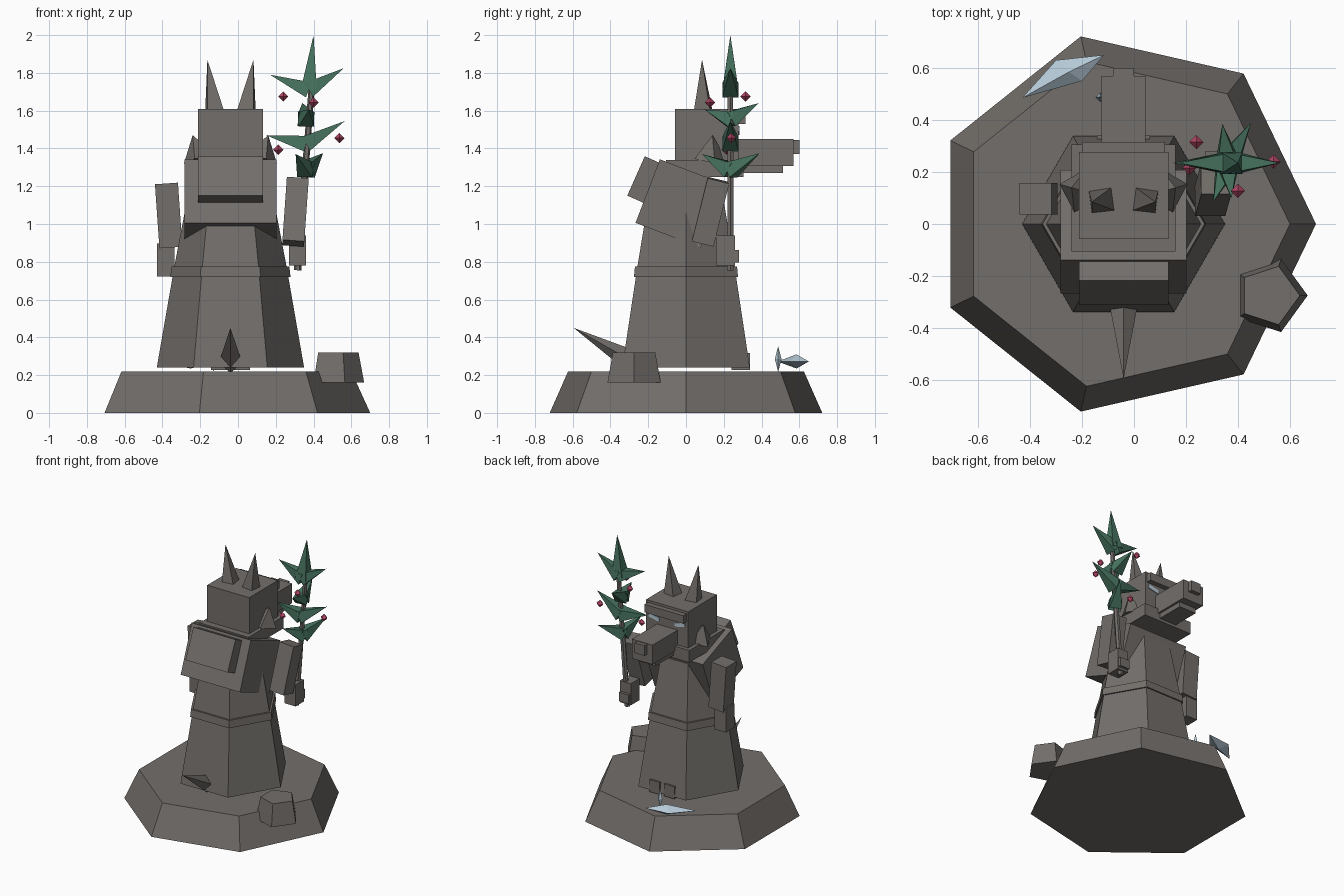
import bpy, bmesh
from math import radians, pi
from mathutils import Vector, Matrix, Euler

cube = bpy.data.objects.get("Cube")
if cube:
    bpy.data.objects.remove(cube, do_unlink=True)


def material(name, rgb):
    m = bpy.data.materials.new(name)
    m.use_nodes = True
    m.diffuse_color = (*rgb, 1)
    m.node_tree.nodes["Principled BSDF"].inputs["Base Color"].default_value = (*rgb, 1)
    return m


STONE = material("grey stone", (0.17, 0.156, 0.145))
LEAF = material("leaf green", (0.062, 0.17, 0.115))
ICE = material("pale ice", (0.47, 0.59, 0.68))
BERRY = material("berry red", (0.44, 0.06, 0.125))
CX = -0.04  # body centre line


def finish(name, bm, mat):
    bmesh.ops.recalc_face_normals(bm, faces=bm.faces)
    mesh = bpy.data.meshes.new(name)
    bm.to_mesh(mesh)
    bm.free()
    mesh.materials.append(mat)
    ob = bpy.data.objects.new(name, mesh)
    bpy.context.scene.collection.objects.link(ob)
    return ob


def box(name, centre, size, tilt=(0, 0, 0), mat=STONE):
    bm = bmesh.new()
    rot = Euler([radians(a) for a in tilt]).to_matrix().to_4x4()
    bmesh.ops.create_cube(bm, size=1, matrix=Matrix.Translation(centre) @ rot
                          @ Matrix.Diagonal((*size, 1)))
    return finish(name, bm, mat)


def cone(name, base, tip, r1, r2=0, sides=4, spin=45, mat=STONE):
    """Cone or frustum running from base to tip."""
    base, tip = Vector(base), Vector(tip)
    axis = tip - base
    rot = axis.to_track_quat('Z', 'Y').to_matrix().to_4x4()
    bm = bmesh.new()
    bmesh.ops.create_cone(
        bm, cap_ends=True, segments=sides, radius1=r1, radius2=r2, depth=axis.length,
        matrix=Matrix.Translation((base + tip) / 2) @ rot @ Matrix.Rotation(radians(spin), 4, 'Z'))
    bmesh.ops.remove_doubles(bm, verts=bm.verts, dist=0.0001)
    return finish(name, bm, mat)


def prism(name, x, y, z1, z2, r1, r2, sides):
    """Upright frustum with one corner pointing to +x."""
    bm = bmesh.new()
    rings = []
    for z, r in ((z1, r1), (z2, r2)):
        rings.append([bm.verts.new(Matrix.Rotation(2 * pi * k / sides, 3, 'Z') @ Vector((r, 0, 0))
                                   + Vector((x, y, z))) for k in range(sides)])
    low, high = rings
    bm.faces.new(low[::-1])
    bm.faces.new(high)
    for k in range(sides):
        j = (k + 1) % sides
        bm.faces.new((low[k], low[j], high[j], high[k]))
    return finish(name, bm, STONE)


def gem(name, points, mat):
    bm = bmesh.new()
    for p in points:
        bm.verts.new(p)
    bmesh.ops.convex_hull(bm, input=bm.verts)
    return finish(name, bm, mat)


def octahedron(name, centre, rx, rz, mat):
    c = Vector(centre)
    gem(name, [c + s * Vector(v) for s in (1, -1)
               for v in ((rx, 0, 0), (0, rx, 0), (0, 0, rz))], mat)


# Plinth and loose rock
prism("plinth", CX, 0, 0, 0.22, 0.74, 0.64, 7)
prism("rock", 0.52, -0.275, 0.16, 0.32, 0.148, 0.118, 5)

# Robe and belt
prism("robe_skirt", CX, 0, 0.24, 0.74, 0.39, 0.303, 6)
prism("belt", CX, 0, 0.72, 0.775, 0.318, 0.312, 6)
prism("robe_top", CX, 0, 0.76, 1.22, 0.3, 0.212, 6)

# Hunched torso, hump and collar
box("torso", (CX, -0.03, 1.108), (0.485, 0.37, 0.36), (-21, 0, 0))
box("hump", (CX, -0.196, 1.224), (0.345, 0.15, 0.228), (-24, 0, 0))
box("collar", (CX, 0.1, 1.295), (0.4, 0.41, 0.09))

# Head
box("head", (CX, 0.11, 1.474), (0.345, 0.335, 0.268))
box("brow", (CX, 0.28, 1.56), (0.32, 0.07, 0.06))
box("snout", (CX, 0.41, 1.378), (0.17, 0.32, 0.144))
box("lower_jaw", (CX, 0.37, 1.292), (0.14, 0.285, 0.045))
box("nose", (CX, 0.575, 1.408), (0.08, 0.05, 0.075))
for side, s in (("left", 1), ("right", -1)):
    cone(side + "_ear", (CX + s * 0.085, 0.09, 1.6), (CX + s * 0.122, 0.085, 1.87), 0.062)
    cone(side + "_cheek_tuft", (CX + s * 0.165, 0.13, 1.345),
         (CX + s * 0.2, 0.14, 1.47), 0.088, spin=0)
    box(side + "_eye", (CX + s * 0.105, 0.278, 1.495), (0.085, 0.009, 0.028), (0, -s * 12, 0), ICE)
    box(side + "_foot", (CX + s * 0.06, 0.29, 0.272), (0.085, 0.1, 0.09))

# Arms and hands
box("right_arm", (-0.367, 0.097, 1.045), (0.122, 0.122, 0.34), (0, -4, 0))
box("right_hand", (-0.382, 0.097, 0.81), (0.094, 0.1, 0.175))
box("left_arm", (0.304, 0.13, 1.065), (0.116, 0.118, 0.345), (-14, 4, 0))
box("left_hand", (0.315, 0.21, 0.86), (0.09, 0.1, 0.16))
box("left_knuckles", (0.315, 0.25, 0.83), (0.08, 0.06, 0.065))

# Tail
cone("tail", (CX, -0.27, 0.265), (CX, -0.595, 0.45), 0.062, spin=0)

# Staff with leaf spikes in alternating tiers
cone("staff", (0.315, 0.235, 0.755), (0.392, 0.235, 1.75), 0.02, 0.016, sides=6, spin=0)
TIERS = [
    ((0.375, 0.235, 1.71), [(0.17, 0.235, 1.79), (0.56, 0.235, 1.825), (0.4, 0.235, 2.0)]),
    ((0.36, 0.235, 1.555), [(0.34, 0.385, 1.64), (0.375, 0.1, 1.605)]),
    ((0.36, 0.235, 1.425), [(0.15, 0.235, 1.47), (0.565, 0.235, 1.545)]),
    ((0.36, 0.235, 1.285), [(0.45, 0.39, 1.375), (0.305, 0.085, 1.37)]),
]
for t, (root, tips) in enumerate(TIERS, 1):
    for k, tip in enumerate(tips, 1):
        cone(f"leaf_{t}_{k}", root, tip, 0.06, mat=LEAF)

# Berries
for k, p in enumerate([(0.24, 0.315, 1.675), (0.4, 0.127, 1.643),
                       (0.213, 0.215, 1.393), (0.537, 0.24, 1.455)], 1):
    octahedron(f"berry_{k}", p, 0.027, 0.027, BERRY)

# Ice crystals on the plinth
gem("large_crystal", [(-0.43, 0.485, 0.272), (-0.115, 0.65, 0.272), (-0.3, 0.63, 0.272),
                      (-0.2, 0.55, 0.272), (-0.25, 0.585, 0.31), (-0.25, 0.585, 0.235)], ICE)
octahedron("small_crystal", (-0.13, 0.488, 0.285), 0.018, 0.068, ICE)
